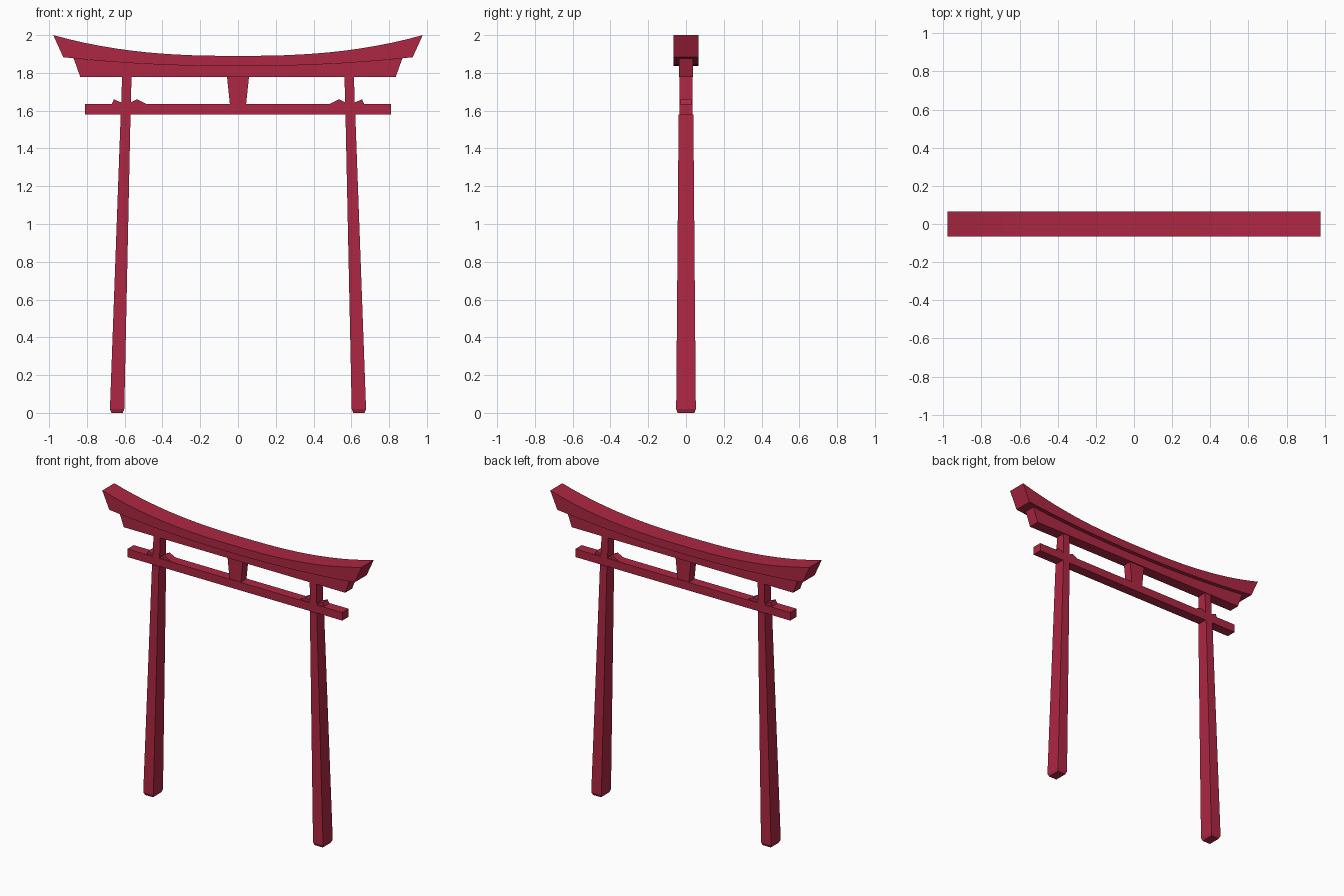
import bpy, bmesh

if "Cube" in bpy.data.objects:
    bpy.data.objects.remove(bpy.data.objects["Cube"])

red = bpy.data.materials.new("vermilion")
red.diffuse_color = (0.42, 0.02, 0.055, 1)
red.use_nodes = True
red.node_tree.nodes["Principled BSDF"].inputs["Base Color"].default_value = red.diffuse_color


def finish(bm, name):
    bmesh.ops.recalc_face_normals(bm, faces=bm.faces)
    me = bpy.data.meshes.new(name)
    bm.to_mesh(me)
    bm.free()
    me.materials.append(red)
    ob = bpy.data.objects.new(name, me)
    bpy.context.collection.objects.link(ob)
    return ob


def extrude_profile(name, pts, half):
    """Outline in x/z, given depth along y."""
    bm = bmesh.new()
    front = bm.faces.new([bm.verts.new((x, -half, z)) for x, z in pts])
    ext = bmesh.ops.extrude_face_region(bm, geom=[front])["geom"]
    for v in ext:
        if isinstance(v, bmesh.types.BMVert):
            v.co.y = half
    return finish(bm, name)


def loft(name, rings):
    """Rectangular sections: (z, x_min, x_max, half_depth)."""
    bm = bmesh.new()
    loops = [[bm.verts.new(p) for p in
              ((a, -d, z), (b, -d, z), (b, d, z), (a, d, z))]
             for z, a, b, d in rings]
    for lo, hi in zip(loops, loops[1:]):
        for i in range(4):
            j = (i + 1) % 4
            bm.faces.new((lo[i], lo[j], hi[j], hi[i]))
    bm.faces.new(loops[0])
    bm.faces.new(loops[-1])
    return finish(bm, name)


def curve(half_x, base, rise, power, n=24):
    """Symmetric upswept line, left to right."""
    ts = [-1 + 2 * i / n for i in range(n + 1)]
    return [(half_x * t, base + rise * abs(t) ** power) for t in ts]


def smooth(ob):
    bpy.ops.object.select_all(action='DESELECT')
    bpy.context.view_layer.objects.active = ob
    ob.select_set(True)
    bpy.ops.object.shade_smooth_by_angle(angle=0.5)


# Upswept top lintel
smooth(extrude_profile("top_lintel", curve(0.925, 1.836, 0.047, 2.2)
                       + curve(0.978, 1.89, 0.11, 2.5)[::-1], 0.065))

# Second lintel, its top following the curve above
smooth(extrude_profile("second_lintel", [(-0.835, 1.778), (0.835, 1.778)]
                       + curve(0.87, 1.836, 0.041, 2.2)[::-1], 0.038))

# Straight tie beam and centre strut
loft("tie_beam", [(1.58, -0.81, 0.81, 0.034), (1.635, -0.81, 0.81, 0.034)])
loft("centre_strut", [(1.635, -0.043, 0.043, 0.03), (1.778, -0.058, 0.058, 0.03)])

for side, s in (("left", -1), ("right", 1)):
    def ring(z, a, b, d):
        return (z, min(s * a, s * b), max(s * a, s * b), d)

    # Leaning tapered pillar with chamfered foot
    loft(side + "_pillar", [ring(0, 0.61, 0.67, 0.044),
                            ring(0.02, 0.602, 0.678, 0.052),
                            ring(1.58, 0.569, 0.621, 0.039)])
    # Slimmer post above the tie beam
    loft(side + "_upper_post", [ring(1.635, 0.567, 0.618, 0.034),
                                ring(1.778, 0.564, 0.614, 0.034)])
    # Wedges on either side of the post
    for part, pts in (("inner", [(0.483, 1.635), (0.566, 1.635), (0.566, 1.645), (0.535, 1.66)]),
                      ("outer", [(0.617, 1.635), (0.668, 1.635), (0.657, 1.66), (0.617, 1.643)])):
        extrude_profile(f"{side}_{part}_wedge", [(s * x, z) for x, z in pts], 0.028)
